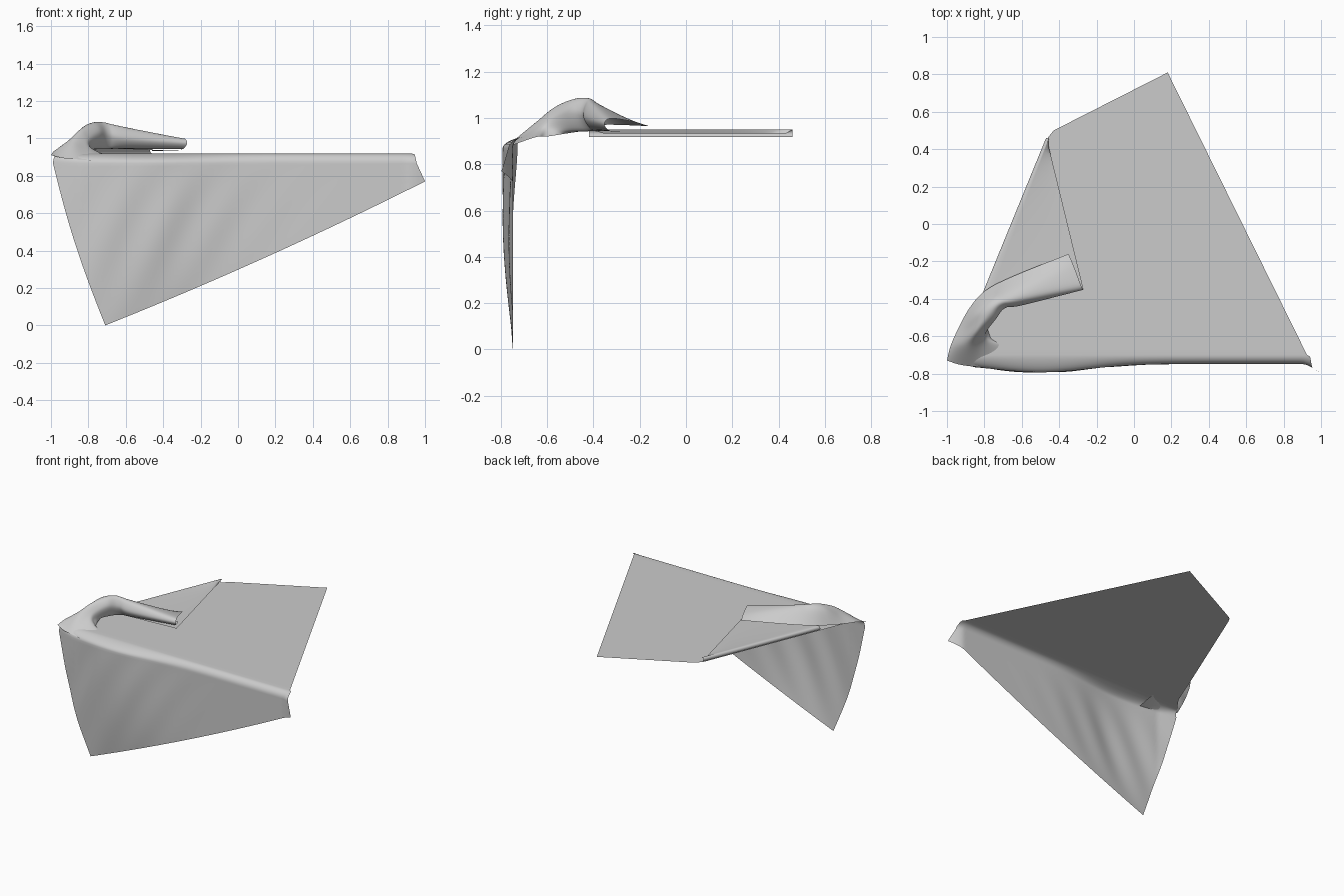
import bpy
from math import sin, cos, pi, exp

if "Cube" in bpy.data.objects:
    bpy.data.objects.remove(bpy.data.objects["Cube"])

Z = 0.918  # height of the flat layer


def grid_object(name, rows):
    """Smooth quad sheet through equal-length rows of points."""
    n = len(rows[0])
    faces = [(i * n + j, i * n + j + 1, (i + 1) * n + j + 1, (i + 1) * n + j)
             for i in range(len(rows) - 1) for j in range(n - 1)]
    me = bpy.data.meshes.new(name)
    me.from_pydata([p for r in rows for p in r], [], faces)
    me.polygons.foreach_set("use_smooth", [True] * len(faces))
    ob = bpy.data.objects.new(name, me)
    bpy.context.collection.objects.link(ob)
    return ob


def lerp(a, b, t):
    return tuple(p + (q - p) * t for p, q in zip(a, b))


def poly(y, pts):
    """x on a (y, x) polyline with falling y."""
    for (y0, x0), (y1, x1) in zip(pts, pts[1:]):
        if y >= y1 - 1e-6:
            return x0 + (x1 - x0) * (y0 - y) / (y0 - y1)
    return pts[-1][1]


def spline(pts, steps):
    """Catmull-Rom curve through the points."""
    out = []
    for i in range(len(pts) - 1):
        a, b, c = pts[max(i - 1, 0)], pts[i], pts[i + 1]
        d = pts[min(i + 2, len(pts) - 1)]
        for k in range(steps):
            t = k / steps
            out.append(tuple(0.5 * (2 * q + (r - p) * t + (2 * p - 5 * q + 4 * r - s) * t * t
                                    + (3 * q - p - 3 * r + s) * t ** 3)
                             for p, q, r, s in zip(a, b, c, d)))
    return out + [pts[-1]]


def bulge(x, f):
    """Forward billow and creases of the hanging part; f runs 0 (top) to 1 (hem)."""
    body = 0.045 * exp(-((x + 0.5) / 0.36) ** 2) * max(0, 1 - f ** 3)
    crease = 0.006 * sin(20 * x + 7 * f) * exp(-((x + 0.5) / 0.5) ** 2) * sin(pi * f)
    flare = 0.05 * max(0, (x - 0.9) / 0.1) ** 1.5
    corner = -0.03 * max(0, (-0.85 - x) / 0.15)
    return body + crease + flare + corner


# flat sheet, rounded front edge and hanging front in one surface
LEFT = [(0.81, 0.18), (0.5, -0.43), (0.45, -0.47), (-0.35, -0.8), (-0.6, -0.9), (-0.7, -0.975)]
RIGHT = [(0.81, 0.18), (-0.7, 0.925)]
U = 100
ys = [0.81 - 0.31 * i / 8 for i in range(8)] + [0.5, 0.475] + [0.45 - 1.15 * i / 30 for i in range(31)]
rows = [[(poly(y, LEFT) + (poly(y, RIGHT) - poly(y, LEFT)) * j / U, y, Z) for j in range(U + 1)]
        for y in ys]
for k in range(1, 8):
    a = k / 8 * pi / 2
    row = []
    for j in range(U + 1):
        x = -0.975 - 0.015 * k / 8 + (1.915 + 0.03 * k / 8) * j / U
        row.append((x, -0.7 - 0.048 * sin(a) - bulge(x, 0) * sin(a) ** 2, Z - 0.05 + 0.05 * cos(a)))
    rows.append(row)
for k in range(41):
    f = k / 40
    row = []
    for j in range(U + 1):
        u = j / U
        top = (-0.99 + 1.945 * u, Z - 0.05)
        hem = (-0.71 + 1.71 * u, 0.77 * u - 0.09 * u * (1 - u))
        x, z = lerp(top, hem, f)
        x -= 0.02 * sin(pi * f) * (1 - u) ** 4
        row.append((x, -0.748 - bulge(x, f), z))
    rows.append(row)
grid_object("draped_sheet", rows)

# left side turned back over the flat sheet
rows = []
for i in range(25):
    t = i / 24
    lx, ly = lerp((-0.47, 0.46), (-0.83, -0.42), t)
    rx, ry = lerp((-0.46, 0.43), (-0.27, -0.35), t)
    r = 0.016
    row = [(lx + r - r * sin(pi * k / 8), ly, Z + r - r * cos(pi * k / 8)) for k in range(8)]
    for k in range(17):
        s = k / 16
        x, y = lerp((lx + r, ly), (rx, ry), s)
        row.append((x, y, Z + 2 * r - 0.018 * s))
    rows.append(row)
grid_object("folded_flap", rows)

# rolled fold: cross-sections from its free tip to the table corner
sections = [
    [(-.35, -.16, .965), (-.32, -.23, .985), (-.285, -.325, .998), (-.272, -.352, .975), (-.29, -.33, .945), (-.31, -.27, .942)],
    [(-.66, -.285, .97), (-.64, -.36, 1.05), (-.62, -.41, 1.06), (-.60, -.435, 1.0), (-.61, -.40, .95), (-.63, -.34, .945)],
    [(-.80, -.36, .97), (-.755, -.40, 1.065), (-.715, -.43, 1.083), (-.69, -.45, 1.02), (-.70, -.42, .95), (-.72, -.40, .945)],
    [(-.88, -.45, .96), (-.83, -.47, 1.055), (-.775, -.49, 1.08), (-.74, -.51, 1.03), (-.76, -.50, .95), (-.79, -.47, .94)],
    [(-.94, -.56, .945), (-.89, -.56, 1.0), (-.84, -.57, 1.045), (-.80, -.585, 1.0), (-.79, -.59, .95), (-.77, -.60, .92)],
    [(-.98, -.65, .935), (-.93, -.65, .965), (-.88, -.65, .98), (-.82, -.65, .955), (-.77, -.65, .935), (-.72, -.65, .917)],
    [(-1, -.73, .91), (-.94, -.75, .895), (-.88, -.76, .89), (-.82, -.765, .885), (-.76, -.77, .88), (-.70, -.77, .875)],
]
lines = [spline([s[j] for s in sections], 10) for j in range(6)]
grid_object("rolled_fold", [spline([l[i] for l in lines], 6) for i in range(len(lines[0]))])
